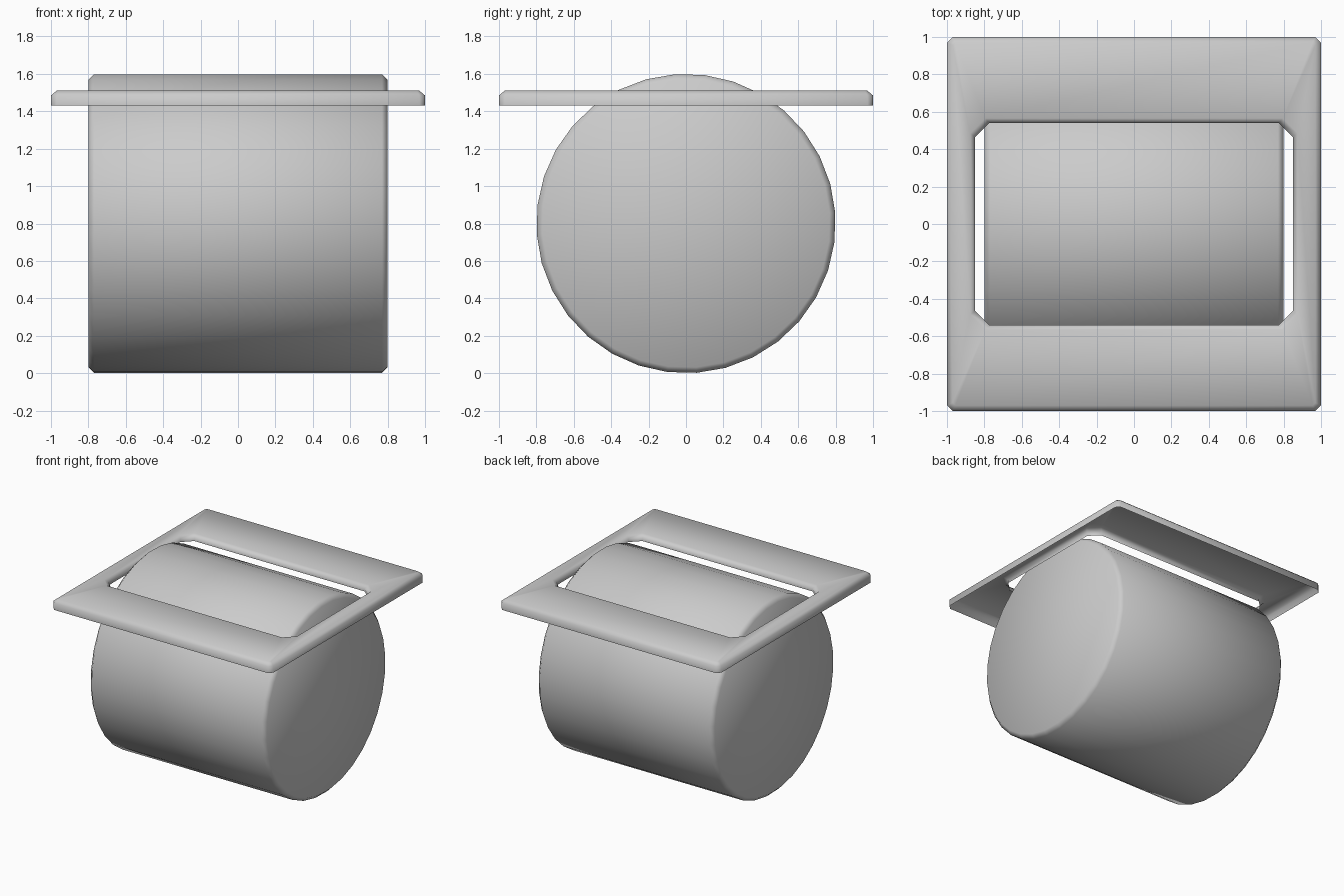
import bpy, bmesh
from math import radians, cos, sin

if "Cube" in bpy.data.objects:
    bpy.data.objects.remove(bpy.data.objects["Cube"])


def loft(name, rings, caps=False):
    """Bridge equal-length closed rings of points into a smooth surface."""
    bm = bmesh.new()
    loops = [[bm.verts.new(p) for p in ring] for ring in rings]
    n = len(loops[0])
    for a, b in zip(loops, loops[1:]):
        for i in range(n):
            j = (i + 1) % n
            bm.faces.new((a[i], a[j], b[j], b[i]))
    if caps:
        bm.faces.new(loops[0][::-1])
        bm.faces.new(loops[-1])
    bmesh.ops.recalc_face_normals(bm, faces=bm.faces)
    for f in bm.faces:
        f.smooth = True
    # the open frame must have its broad top facing up
    if not caps and max(bm.faces, key=lambda f: f.calc_area()).normal.z < 0:
        bmesh.ops.reverse_faces(bm, faces=bm.faces)
    mesh = bpy.data.meshes.new(name)
    bm.to_mesh(mesh)
    bm.free()
    obj = bpy.data.objects.new(name, mesh)
    bpy.context.collection.objects.link(obj)
    return obj


def circle(x, r, sides=32, z=0.8, turn=4.15):
    angles = [radians(turn - 90 + 360 * i / sides) for i in range(sides)]
    return [(x, r * cos(a), z + r * sin(a)) for a in angles]


def clipped_rect(w, d, c, z):
    """Rectangle of half-size w x d with corners cut by c."""
    return [(w, -d + c, z), (w, d - c, z), (w - c, d, z), (-w + c, d, z),
            (-w, d - c, z), (-w, -d + c, z), (-w + c, -d, z), (w - c, -d, z)]


# Roller: barrel lying along x with chamfered rims
loft("roller", [circle(x, r) for x, r in
                ((-0.8, 0.77), (-0.77, 0.8), (0.77, 0.8), (0.8, 0.77))], caps=True)

# Frame: thin pressed plate, open below, with a turned-down rim and window
loft("frame_plate", [
    clipped_rect(1.0, 1.0, 0.03, 1.43),
    clipped_rect(1.0, 1.0, 0.03, 1.485),
    clipped_rect(0.97, 0.97, 0.015, 1.51),
    clipped_rect(0.875, 0.565, 0.08, 1.51),
    clipped_rect(0.85, 0.54, 0.075, 1.487),
    clipped_rect(0.85, 0.54, 0.075, 1.46),
])
